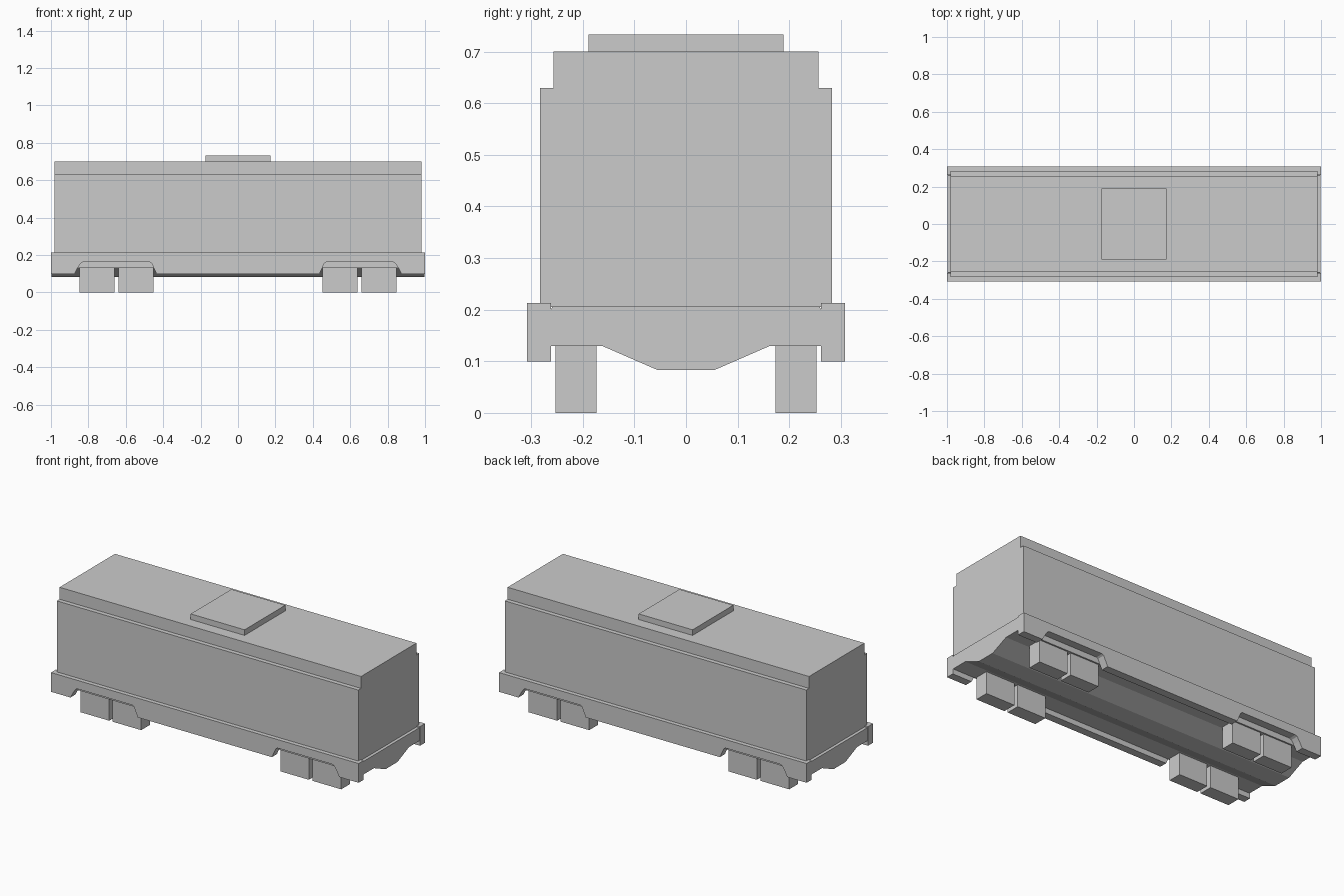
import bpy, bmesh
from mathutils import Vector

if "Cube" in bpy.data.objects:
    bpy.data.objects.remove(bpy.data.objects["Cube"])


def extrude(name, pts, depth):
    """Solid from a closed outline of 3D points swept along depth."""
    bm = bmesh.new()
    face = bm.faces.new([bm.verts.new(p) for p in pts])
    res = bmesh.ops.extrude_face_region(bm, geom=[face])
    verts = [v for v in res["geom"] if isinstance(v, bmesh.types.BMVert)]
    bmesh.ops.translate(bm, verts=verts, vec=Vector(depth))
    bmesh.ops.recalc_face_normals(bm, faces=bm.faces)
    mesh = bpy.data.meshes.new(name)
    bm.to_mesh(mesh)
    bm.free()
    ob = bpy.data.objects.new(name, mesh)
    bpy.context.collection.objects.link(ob)
    return ob


def box(name, x0, x1, y0, y1, z0, z1):
    base = [(x0, y0, z0), (x1, y0, z0), (x1, y1, z0), (x0, y1, z0)]
    return extrude(name, base, (0, 0, z1 - z0))


def along_x(name, half, length):
    """Mirror a right-half (y, z) section and run it along x."""
    section = half + [(-y, z) for y, z in reversed(half)]
    return extrude(name, [(-length, y, z) for y, z in section], (2 * length, 0, 0))


# Cargo body with stepped roof
along_x("body", [(0.283, 0.205), (0.283, 0.63), (0.257, 0.63), (0.257, 0.70)], 0.98)

# Roof hatch
box("roof_hatch", -0.175, 0.175, -0.189, 0.189, 0.70, 0.733)

# Underframe with keel-shaped belly
along_x("underframe", [(0.055, 0.083), (0.163, 0.13), (0.262, 0.13),
                       (0.262, 0.20), (0.258, 0.207)], 0.998)

# Side skirts with wheel cutouts
edge = [(0.436, 0.10), (0.452, 0.135), (0.462, 0.157), (0.472, 0.163),
        (0.828, 0.163), (0.84, 0.157), (0.855, 0.135), (0.874, 0.10),
        (1.0, 0.10), (1.0, 0.213)]
outline = edge + [(-x, z) for x, z in reversed(edge)]
for side, y in (("front", -0.308), ("back", 0.262)):
    extrude(side + "_skirt", [(x, y, z) for x, z in outline], (0, 0.046, 0))

# Wheel blocks, two per bogie side
for sx in (-1, 1):
    for sy in (-1, 1):
        for a, b in ((0.452, 0.638), (0.66, 0.848)):
            x0, x1 = sorted((sx * a, sx * b))
            y0, y1 = sorted((sy * 0.173, sy * 0.253))
            box("wheel_block", x0, x1, y0, y1, 0, 0.135)
